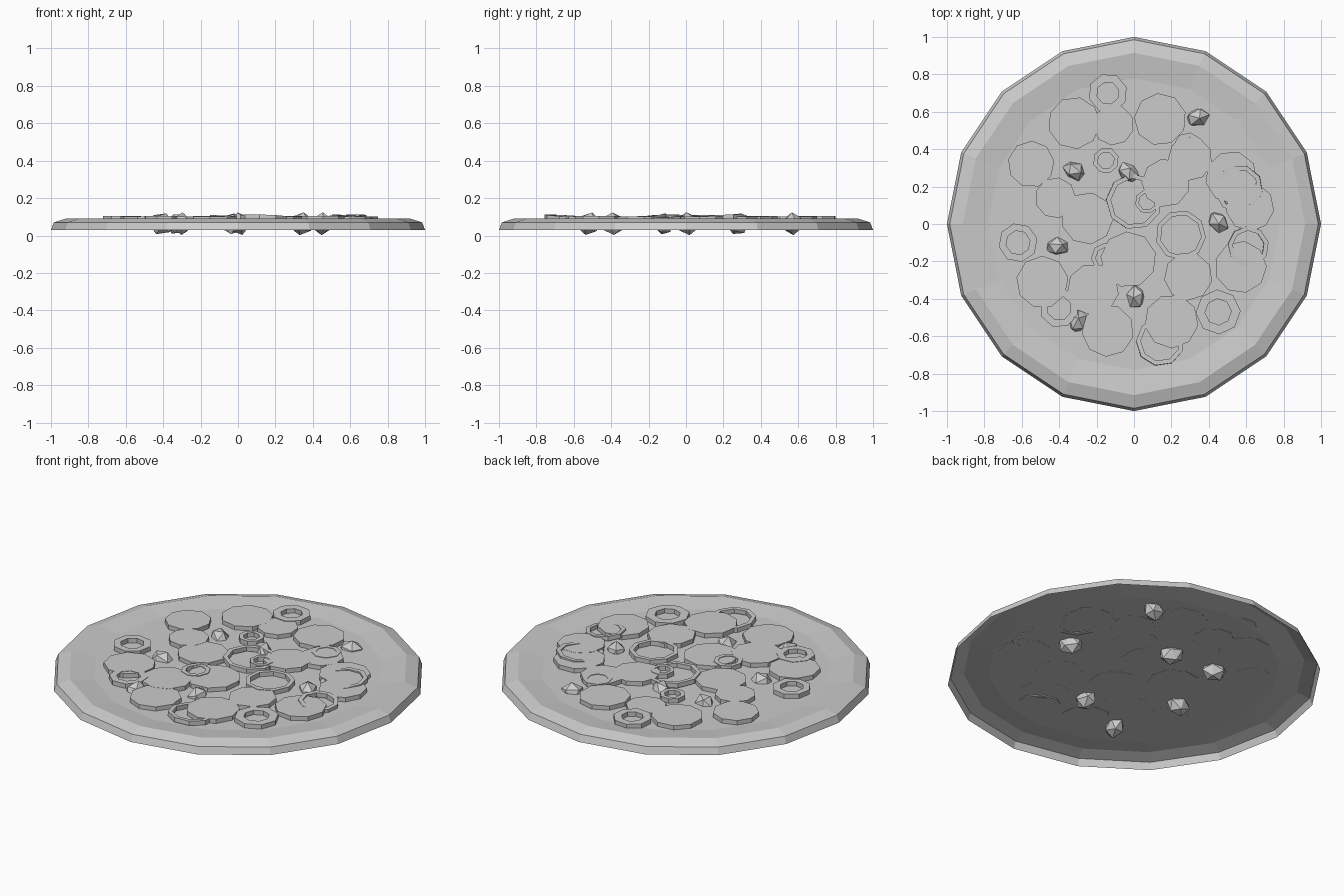
import bpy
import bmesh
import math
import random
from mathutils import Euler, Matrix

random.seed(4)
if "Cube" in bpy.data.objects:
    bpy.data.objects.remove(bpy.data.objects["Cube"], do_unlink=True)

grey = bpy.data.materials.new("plain_grey")
grey.use_nodes = True
colour = (0.6, 0.6, 0.6, 1)
grey.diffuse_color = colour
grey.node_tree.nodes["Principled BSDF"].inputs["Base Color"].default_value = colour

BASE = 0.076      # height of the flat dough
THICK = 0.026     # thickness of a topping


def finish(name, bm, location=(0, 0, 0), rotation=(0, 0, 0)):
    mesh = bpy.data.meshes.new(name)
    bm.to_mesh(mesh)
    bm.free()
    mesh.materials.append(grey)
    obj = bpy.data.objects.new(name, mesh)
    obj.location = location
    obj.rotation_euler = rotation
    bpy.context.collection.objects.link(obj)
    return obj


def loop(bm, sides, radius, z, turn=0.0):
    step = math.tau / sides
    return [bm.verts.new((radius * math.cos(i * step + turn),
                          radius * math.sin(i * step + turn), z)) for i in range(sides)]


def bridge(bm, lower, upper):
    count = len(lower)
    for i in range(count):
        j = (i + 1) % count
        bm.faces.new((lower[i], lower[j], upper[j], upper[i]))


def make_crust():
    # open underneath: outer wall, bevelled lip, inner slope, flat dough
    bm = bmesh.new()
    profile = [(1, 0.03), (0.985, 0.07), (0.915, 0.092), (0.78, BASE)]
    loops = [loop(bm, 16, r, z) for r, z in profile]
    for lower, upper in zip(loops, loops[1:]):
        bridge(bm, lower, upper)
    bm.faces.new(loops[-1])
    finish("crust", bm)


def make_slice(name, x, y, radius, sides=8, hole=0.0, tilt=(0, 0), lift=0.0):
    # flat polygon slice, optionally with a hole through it
    bm = bmesh.new()
    turn = random.uniform(0, math.tau)
    bottom = loop(bm, sides, radius, 0, turn)
    top = loop(bm, sides, radius, THICK, turn)
    bridge(bm, bottom, top)
    if hole:
        inner_bottom = loop(bm, sides, hole, 0, turn)
        inner_top = loop(bm, sides, hole, THICK, turn)
        bridge(bm, inner_top, inner_bottom)
        bridge(bm, top, inner_top)
        bridge(bm, inner_bottom, bottom)
    else:
        bm.faces.new(top)
        bm.faces.new(bottom[::-1])
    finish(name, bm, (x, y, BASE - 0.001 + lift), (*tilt, 0))


def make_chunk(name, x, y, angle):
    # faceted lump pushed through the dough
    bm = bmesh.new()
    bmesh.ops.create_icosphere(bm, subdivisions=1, radius=0.062)
    turn = Euler((random.uniform(0, 3), random.uniform(0, 3), 0)).to_matrix().to_4x4()
    bmesh.ops.transform(bm, matrix=turn, verts=bm.verts)
    stretch = Matrix.Diagonal((1.12, 0.85, 1, 1))
    bmesh.ops.transform(bm, matrix=stretch, verts=bm.verts)
    finish(name, bm, (x, y, 0.063), (0, 0, math.radians(angle)))


make_crust()

# large round slices
slices = [(-.32, .54, .14), (.14, .56, .14), (-.11, .53, .11), (-.55, .32, .125),
          (-.42, .14, .11), (.17, .22, .13), (-.25, .03, .14), (-.03, -.19, .15),
          (-.49, -.31, .14), (-.22, -.35, .14), (-.14, -.57, .14), (.29, -.28, .13),
          (.2, -.52, .145), (.57, -.23, .14), (.3, .35, .12), (.52, .25, .14),
          (.62, .09, .13)]
for number, (x, y, radius) in enumerate(slices):
    make_slice(f"round_slice_{number + 1}", x, y, radius, 9,
               lift=random.uniform(-0.001, 0.001))

# thick rings with a small hole
rings = [(-.14, .70, .105, .06), (-.15, .34, .07, .045), (-.62, -.1, .105, .065),
         (-.4, -.45, .105, .065), (.45, -.47, .12, .07), (.29, .41, .08, .055),
         (-.15, -.18, .08, .055), (.07, .12, .065, .045)]
for number, (x, y, radius, hole) in enumerate(rings):
    make_slice(f"thick_ring_{number + 1}", x, y, radius, 8, hole, lift=0.003)

# thin wide rings, some leaning
thin_rings = [(.0, .12, .15, .0, .04), (.25, -.06, .135, .0, .0), (.14, -.63, .13, -.06, .03),
              (.56, .19, .13, .05, -.05), (.61, -.12, .11, .03, .07)]
for number, (x, y, radius, lean_x, lean_y) in enumerate(thin_rings):
    make_slice(f"thin_ring_{number + 1}", x, y, radius, 9, radius - 0.025,
               (lean_x, lean_y), 0.003)

# faceted chunks
chunks = [(.34, .57, 15), (-.32, .285, -30), (-.03, .275, -40), (.45, .01, -50),
          (-.41, -.12, 0), (.01, -.39, 90), (-.3, -.52, 75)]
for number, (x, y, angle) in enumerate(chunks):
    make_chunk(f"chunk_{number + 1}", x, y, angle)
